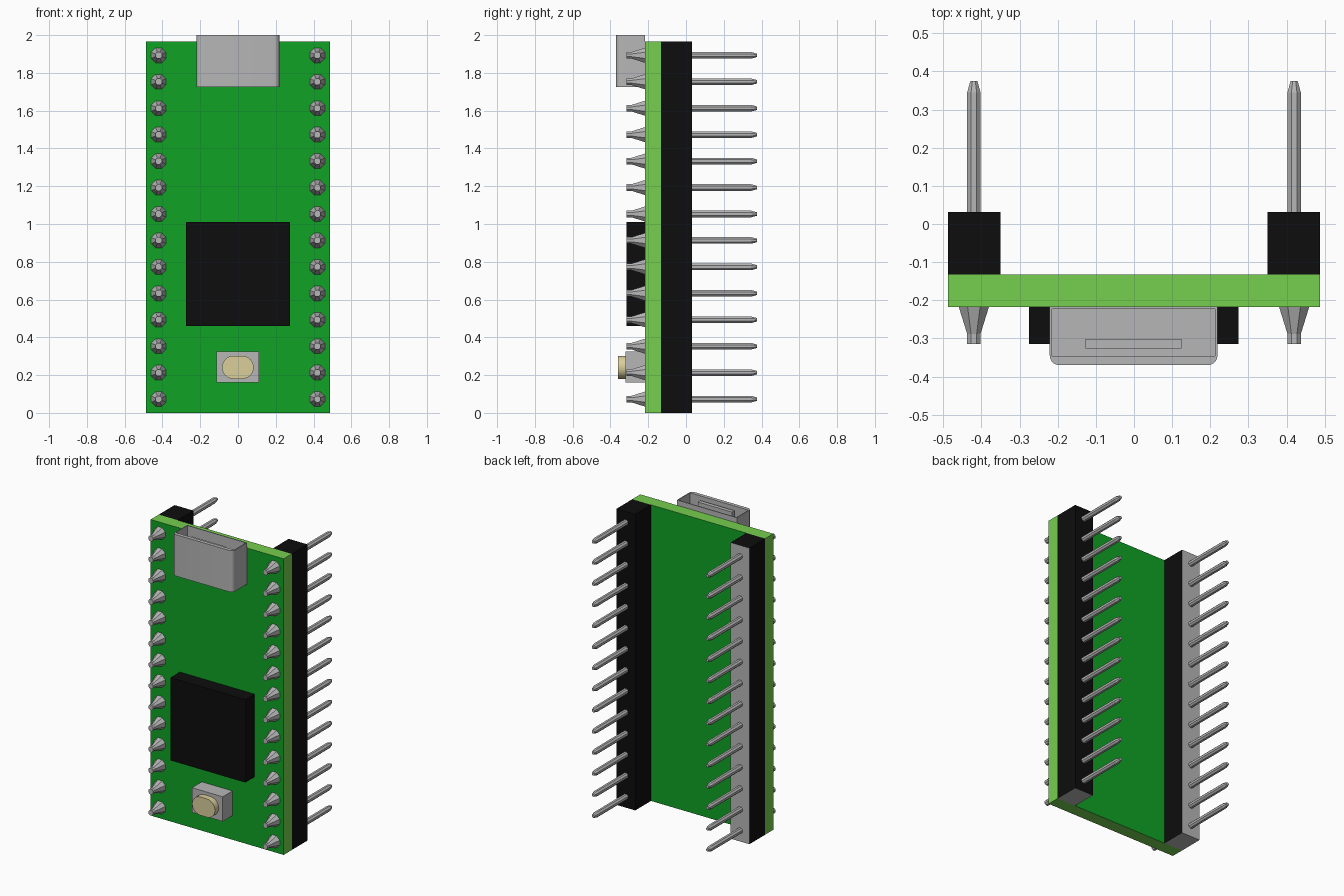
import bpy, bmesh, math
from mathutils import Vector

cube = bpy.data.objects.get("Cube")
if cube:
    bpy.data.objects.remove(cube, do_unlink=True)


def material(name, rgb):
    m = bpy.data.materials.new(name)
    m.use_nodes = True
    m.diffuse_color = (*rgb, 1)
    bsdf = next(n for n in m.node_tree.nodes if n.type == 'BSDF_PRINCIPLED')
    bsdf.inputs["Base Color"].default_value = (*rgb, 1)
    return m


GREEN = material("board green", (0.005, 0.36, 0.018))
LIME = material("board edge green", (0.18, 0.62, 0.078))
BLACK = material("black plastic", (0.004, 0.004, 0.004))
GREY = material("grey metal", (0.47, 0.47, 0.47))
CREAM = material("cream button", (0.70, 0.62, 0.33))


def finish(name, bm, mats, rule=None):
    """Turn a bmesh into an object; rule(normal) picks the material slot."""
    bmesh.ops.recalc_face_normals(bm, faces=bm.faces[:])
    bm.normal_update()
    if rule:
        for f in bm.faces:
            f.material_index = rule(f.normal)
    me = bpy.data.meshes.new(name)
    bm.to_mesh(me)
    bm.free()
    for m in mats:
        me.materials.append(m)
    ob = bpy.data.objects.new(name, me)
    bpy.context.collection.objects.link(ob)
    return ob


def prism(name, points, direction, mats, rule=None):
    """Extrude a closed outline along a vector."""
    bm = bmesh.new()
    face = bm.faces.new([bm.verts.new(p) for p in points])
    ext = bmesh.ops.extrude_face_region(bm, geom=[face], use_keep_orig=True)
    moved = [v for v in ext["geom"] if isinstance(v, bmesh.types.BMVert)]
    bmesh.ops.translate(bm, verts=moved, vec=Vector(direction))
    return finish(name, bm, mats, rule)


def box(name, x, y, z, mats, rule=None):
    outline = [(x[0], y[0], z[0]), (x[1], y[0], z[0]), (x[1], y[1], z[0]), (x[0], y[1], z[0])]
    return prism(name, outline, (0, 0, z[1] - z[0]), mats, rule)


def smooth(ob):
    bpy.ops.object.select_all(action='DESELECT')
    ob.select_set(True)
    bpy.context.view_layer.objects.active = ob
    bpy.ops.object.shade_smooth_by_angle(angle=math.radians(30))


def arc(cx, cy, r, start, end, n):
    angles = [math.radians(start + (end - start) * i / n) for i in range(n + 1)]
    return [(cx + r * math.cos(a), cy + r * math.sin(a)) for a in angles]


# Circuit board: green faces, lighter cut edges
box("circuit_board", (-0.488, 0.488), (-0.218, -0.133), (0, 1.965), [GREEN, LIME],
    lambda n: 0 if abs(n.y) > 0.5 else 1)

# Pin header strips: grey underside, and grey back on the right strip
box("left_header", (0.35, 0.488), (-0.133, 0.032), (0, 1.965), [BLACK, GREY],
    lambda n: 1 if n.z < -0.5 else 0)
box("right_header", (-0.488, -0.35), (-0.133, 0.032), (0, 1.965), [BLACK, GREY],
    lambda n: 1 if n.z < -0.5 or n.y > 0.5 else 0)


# Header pins: tapered tail behind, solder cone in front
def lathe_y(name, profile, sides, mat):
    bm = bmesh.new()
    rings = []
    for r, y in profile:
        rings.append([bm.verts.new((r * math.cos(a), y, r * math.sin(a)))
                      for a in (2 * math.pi * (i + 0.5) / sides for i in range(sides))])
    for a, b in zip(rings, rings[1:]):
        for i in range(sides):
            j = (i + 1) % sides
            bm.faces.new((a[i], a[j], b[j], b[i]))
    bm.faces.new(rings[0])
    bm.faces.new(rings[-1])
    return finish(name, bm, [mat])


pin_parts = [
    ("pin_tail", [(0.019, 0.03), (0.019, 0.345), (0.010, 0.375)]),
    ("solder_cone", [(0.019, -0.315), (0.019, -0.288), (0.043, -0.217)]),
]
for name, profile in pin_parts:
    first = lathe_y(name, profile, 8, GREY)
    for side, x in (("left", 0.42), ("right", -0.42)):
        for i in range(14):
            pin = bpy.data.objects.new(f"{side}_{name}_{i + 1}", first.data)
            pin.location = (x, 0, 0.073 + 0.14 * i)
            bpy.context.collection.objects.link(pin)
    bpy.data.objects.remove(first)

# Processor chip
box("processor_chip", (-0.275, 0.274), (-0.315, -0.217), (0.46, 1.01), [BLACK])

# Reset button: metal base with a rounded plunger
box("button_base", (-0.114, 0.112), (-0.32, -0.217), (0.16, 0.324), [GREY])
stadium = arc(0.022, 0.241, 0.061, -90, 90, 12) + arc(-0.024, 0.241, 0.061, 90, 270, 12)
smooth(prism("button_plunger", [(x, -0.36, z) for x, z in stadium], (0, 0.045, 0), [CREAM]))

# Connector shell with rounded outer corners, hollowed from above
outline = [(0.219, -0.217), (-0.221, -0.217)]
outline += arc(-0.196, -0.345, 0.025, 180, 270, 5) + arc(0.194, -0.345, 0.025, 270, 360, 5)
shell = prism("connector_shell", [(x, y, 1.725) for x, y in outline], (0, 0, 0.275), [GREY])
cutter = box("connector_cutter", (-0.215, 0.213), (-0.346, -0.223), (1.80, 2.1), [GREY])
cutter.hide_render = True
mod = shell.modifiers.new("hollow", 'BOOLEAN')
mod.operation = 'DIFFERENCE'
mod.solver = 'EXACT'
mod.object = cutter
bpy.context.view_layer.objects.active = shell
bpy.ops.object.modifier_apply(modifier=mod.name)
bpy.data.objects.remove(cutter, do_unlink=True)
smooth(shell)

# Contact tongue inside the connector
box("connector_tongue", (-0.127, 0.124), (-0.327, -0.301), (1.79, 1.98), [GREY])
